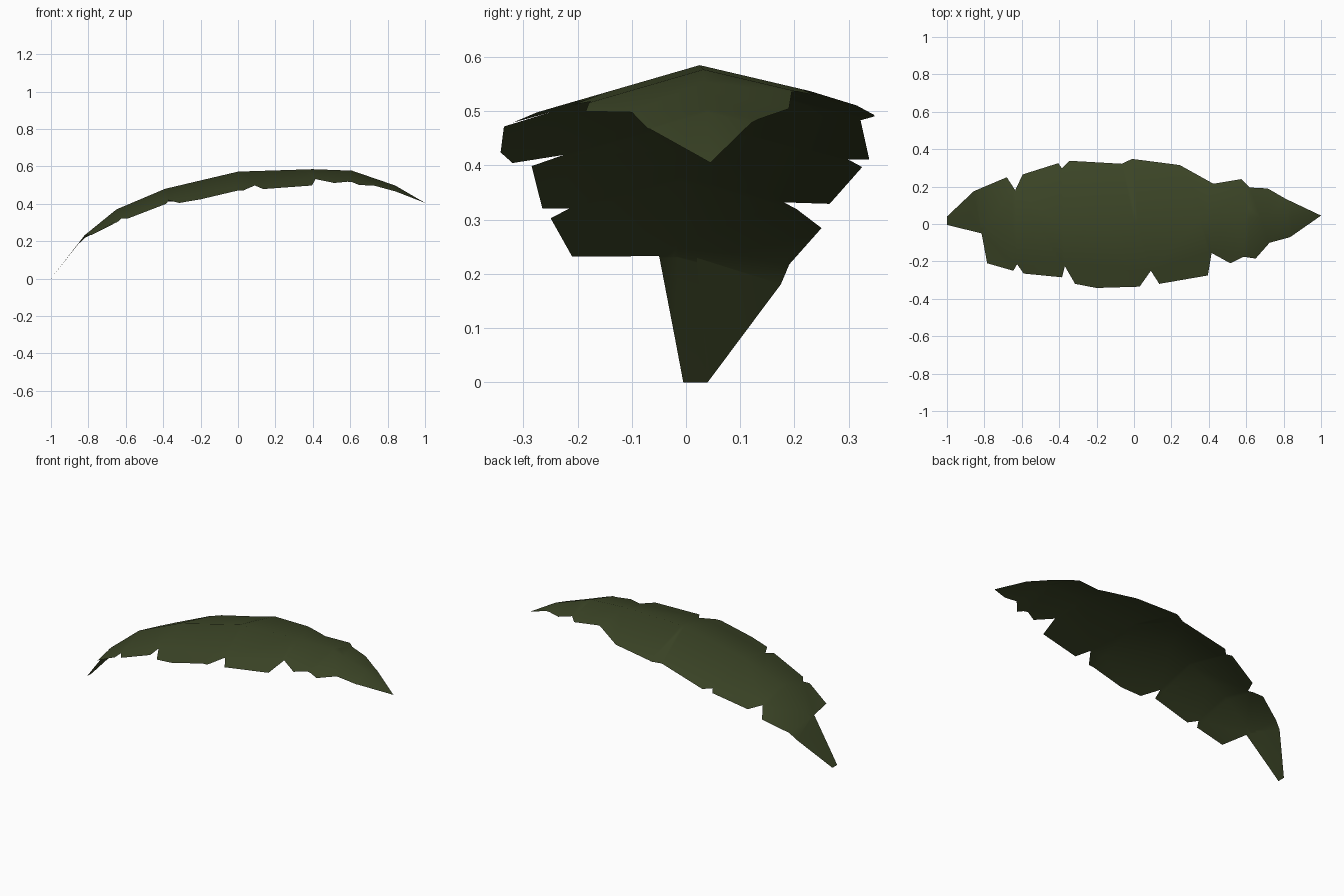
import bpy, bmesh

if "Cube" in bpy.data.objects:
    bpy.data.objects.remove(bpy.data.objects["Cube"])

# Arch of the midrib: (x, z)
RIDGE = [(-1, 0), (-0.82, 0.232), (-0.65, 0.37), (-0.39, 0.48), (0, 0.572),
         (0.4, 0.585), (0.61, 0.577), (0.84, 0.498), (1, 0.405)]

# Torn outline seen from above, far edge then near edge, both stem to tip
FAR = [(-1, 0.04), (-0.82, 0.02), (-0.857, 0.175), (-0.68, 0.25), (-0.635, 0.18),
       (-0.595, 0.265), (-0.405, 0.325), (-0.385, 0.297), (-0.345, 0.338),
       (-0.065, 0.322), (-0.01, 0.348), (0.245, 0.315), (0.425, 0.215),
       (0.575, 0.24), (0.62, 0.195), (0.715, 0.19), (0.81, 0.135)]
NEAR = [(-1, -0.005), (-0.815, -0.05), (-0.785, -0.21), (-0.645, -0.25),
        (-0.625, -0.215), (-0.59, -0.265), (-0.385, -0.285), (-0.37, -0.225),
        (-0.315, -0.32), (-0.2, -0.342), (0.03, -0.335), (0.09, -0.25),
        (0.135, -0.32), (0.395, -0.275), (0.415, -0.155), (0.515, -0.21),
        (0.585, -0.175), (0.65, -0.185), (0.725, -0.1), (0.835, -0.07)]
TIP = (1, 0.045)
SLOPE = 0.033                      # the midrib drifts slightly in y


def mid_y(x):
    return 0.012 + SLOPE * x


def ridge_z(x):
    for (x0, z0), (x1, z1) in zip(RIDGE, RIDGE[1:]):
        if x <= x1:
            return z0 + (z1 - z0) * (x - x0) / (x1 - x0)
    return RIDGE[-1][1]


def height(x, y):
    d = y - mid_y(x)
    fold = min(1, max(0, (x + 0.87) / 0.17))    # stem end is flat
    return ridge_z(x) - fold * abs(d) * (0.235 if d > 0 else 0.29)


# Leaf blade with stem: flat outline, cut along the folds, then bent
bm = bmesh.new()
outline = NEAR + [TIP] + FAR[::-1]
face = bm.faces.new([bm.verts.new((x, y, 0)) for x, y in outline])
bmesh.ops.triangulate(bm, faces=[face])


def cut(co, no):
    bmesh.ops.bisect_plane(bm, geom=bm.verts[:] + bm.edges[:] + bm.faces[:],
                           dist=1e-5, plane_co=co, plane_no=no)


for x, z in RIDGE[1:-1]:
    cut((x, 0, 0), (1, 0, 0))
cut((0, mid_y(0), 0), (-SLOPE, 1, 0))
for v in bm.verts:
    v.co.z = height(v.co.x, v.co.y)
bm.normal_update()
for f in bm.faces:
    if f.normal.z < 0:
        f.normal_flip()
    f.smooth = True

mesh = bpy.data.meshes.new("leaf")
bm.to_mesh(mesh)
bm.free()
green = bpy.data.materials.new("dark leaf green")
green.diffuse_color = (0.045, 0.06, 0.02, 1)
green.use_nodes = True
green.node_tree.nodes["Principled BSDF"].inputs["Base Color"].default_value = green.diffuse_color
mesh.materials.append(green)
leaf = bpy.data.objects.new("leaf", mesh)
bpy.context.collection.objects.link(leaf)
